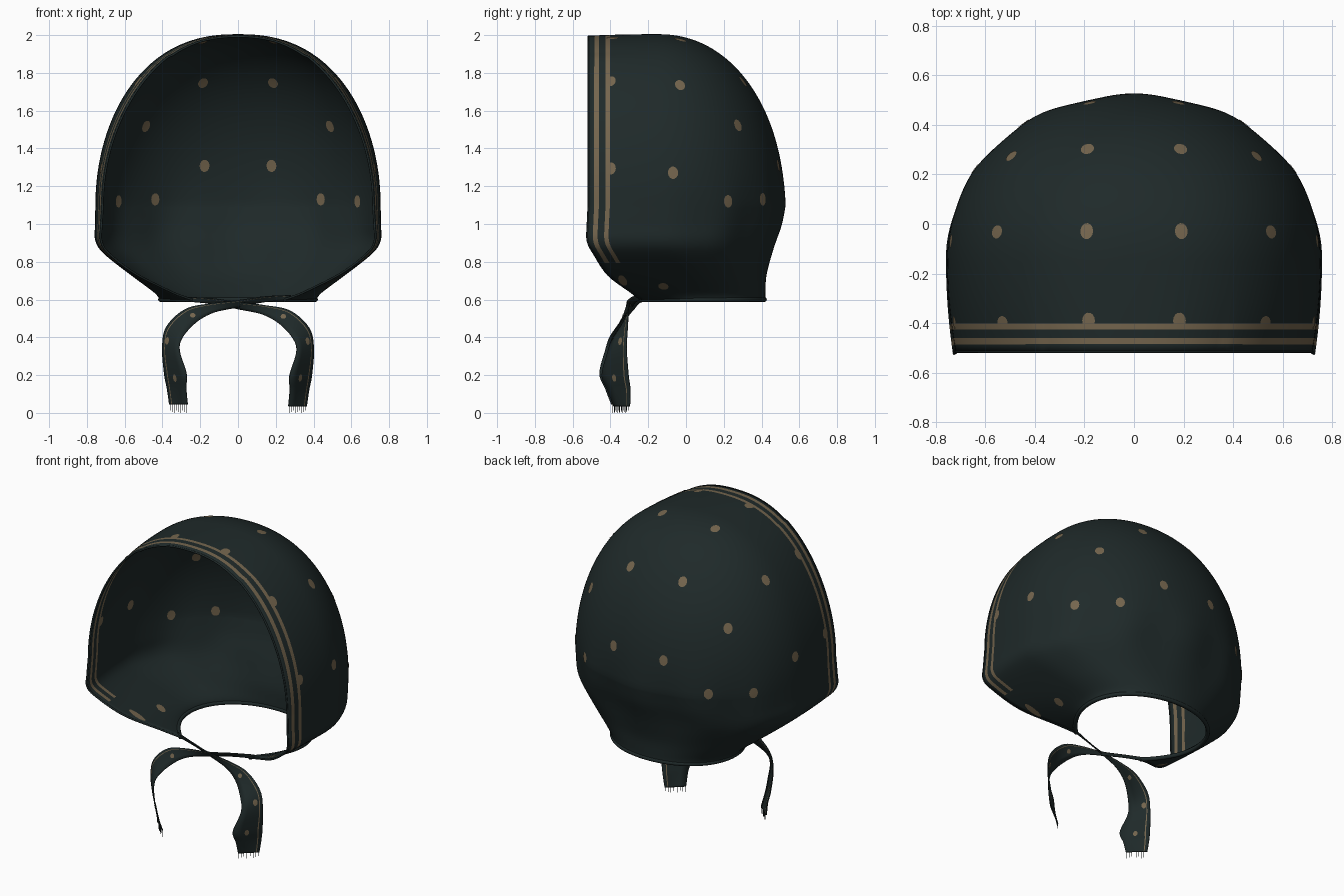
import bpy, bmesh, math
from mathutils import Vector
from mathutils.bvhtree import BVHTree

if "Cube" in bpy.data.objects:
    bpy.data.objects.remove(bpy.data.objects["Cube"])


def material(name, rgb):
    m = bpy.data.materials.new(name)
    m.diffuse_color = (*rgb, 1)
    m.use_nodes = True
    m.node_tree.nodes["Principled BSDF"].inputs["Base Color"].default_value = m.diffuse_color
    return m


CLOTH = material("dark_teal_cloth", (0.0135, 0.0225, 0.0225))
TAN = material("tan_print", (0.175, 0.130, 0.075))


def spline(keys, steps):
    """Smooth rows through a list of key tuples."""
    out, n = [], len(keys)
    for i in range(n - 1):
        p = [keys[max(0, min(n - 1, i + k))] for k in (-1, 0, 1, 2)]
        for s in range(steps):
            t = s / steps
            out.append([0.5 * (2 * b + (c - a) * t + (2 * a - 5 * b + 4 * c - d) * t * t
                               + (3 * b - a - 3 * c + d) * t ** 3) for a, b, c, d in zip(*p)])
    out.append(list(keys[-1]))
    return out


def make(name, bm, mats, thickness=0):
    bmesh.ops.recalc_face_normals(bm, faces=bm.faces)
    me = bpy.data.meshes.new(name)
    bm.to_mesh(me)
    for m in mats:
        me.materials.append(m)
    ob = bpy.data.objects.new(name, me)
    bpy.context.collection.objects.link(ob)
    for p in me.polygons:
        p.use_smooth = True
    if thickness:
        mod = ob.modifiers.new("thickness", 'SOLIDIFY')
        mod.thickness, mod.offset = thickness, 0
    return ob


def sheet(rows, striped, lowest=0):
    """Grid of quads; columns in 'striped' take the print colour above 'lowest'."""
    bm = bmesh.new()
    vs = [[bm.verts.new(p) for p in r] for r in rows]
    for a, b in zip(vs, vs[1:]):
        for j in range(len(a) - 1):
            f = bm.faces.new((a[j], a[j + 1], b[j + 1], b[j]))
            f.material_index = int(j in striped and b[j].co.z > lowest)
    bmesh.ops.remove_doubles(bm, verts=bm.verts, dist=0.0005)
    return bm


# Bonnet rows: height, half width, back y, front y, front narrowing, y where back curve starts
ROWS = []
for i in range(40):
    c = max(0, math.sin(i / 40 * math.pi / 2))
    ROWS.append((1.1 + .9 * math.sqrt(1 - c * c), .75 * c ** .85, -.15 + .667 * c ** .93,
                 -.515, .90 + .055 * c ** 3, -.15))
KEYS = [(1.10, .75, .517, -.515, .955, -.15), (1.0, .752, .495, -.52, .96, -.15),
        (.91, .75, .465, -.52, .965, -.14), (.84, .70, .445, -.485, .97, -.10),
        (.73, .56, .42, -.41, .95, 0), (.64, .44, .415, -.29, .80, .06),
        (.60, .41, .415, -.24, .60, .08)]
ROWS += spline(KEYS, 5)
OFFSETS = [0, .03, .055, .09, .113]


def section(z, w, yb, yf, ff, y0):
    half = []
    ys = [yf + o for o in OFFSETS]
    ys += [ys[-1] + (y0 - ys[-1]) * k / 8 for k in range(1, 9)]
    for y in ys:
        q = (y0 - y) / (y0 - yf)
        half.append((w * (1 - (1 - ff) * q * q), y, z - .008 * q * q * (z > 1.9)))
    # gathers, strongest just above the hem
    amp = .013 * math.exp(-((z - .97) / .2) ** 2)
    for k in range(1, 33):
        a = k / 32 * math.pi / 2
        r = 1 + amp * math.cos(a * 12) * math.sin(a)
        half.append((w * max(0, math.cos(a)) ** .96 * r,
                     y0 + (yb - y0) * math.sin(a) ** .96 * r, z))
    return half + [(-x, y, zz) for x, y, zz in reversed(half[:-1])]


rows = [section(*k) for k in ROWS]
last = len(rows[0]) - 2
bm = sheet(rows, {1, 3, last - 1, last - 3}, .79)
bonnet_tree = BVHTree.FromBMesh(bm)
make("bonnet", bm, [CLOTH, TAN], .010)


# Rolled hems around the neck opening and the face opening
def tube(name, path, radius):
    cu = bpy.data.curves.new(name, 'CURVE')
    cu.dimensions = '3D'
    cu.bevel_depth, cu.bevel_resolution = radius, 2
    cu.use_fill_caps = True
    sp = cu.splines.new('POLY')
    sp.points.add(len(path) - 1)
    for p, c in zip(sp.points, path):
        p.co = (*c, 1)
    cu.materials.append(CLOTH)
    ob = bpy.data.objects.new(name, cu)
    bpy.context.collection.objects.link(ob)


tube("neck_hem", rows[-1], .013)
tube("face_hem", [r[0] for r in reversed(rows)] + [r[-1] for r in rows[1:]], .006)


# Printed dots: thin patches hugging both sides of the cloth
def dots(name, tree, spots, gap):
    bm = bmesh.new()
    for c, rx, rz in spots:
        hit, n, _, _ = tree.find_nearest(Vector(c))
        side = n.cross(Vector((0, 0, 1)))
        side = side.normalized() if side.length > .35 else Vector((1, 0, 0))
        up = side.cross(n).normalized()
        for s in (-gap, gap):
            ring = []
            for rad in (1, .5):
                for k in range(14):
                    a = k / 14 * math.tau
                    p = hit + side * rx * rad * math.cos(a) + up * rz * rad * math.sin(a)
                    q, m, _, _ = tree.find_nearest(p)
                    ring.append(bm.verts.new(q + m * s))
            for k in range(14):
                j = (k + 1) % 14
                bm.faces.new((ring[k], ring[j], ring[14 + j], ring[14 + k]))
            bm.faces.new(ring[14:])
    make(name, bm, [TAN])


SPOTS = [(.19, -.03, 1.97), (.56, -.03, 1.74), (.19, .31, 1.76), (.51, .29, 1.53),
         (.18, .49, 1.31), (.435, .39, 1.13), (.64, .22, 1.12), (.73, -.07, 1.27),
         (.70, -.395, 1.29), (.51, -.395, 1.74), (.18, -.39, 1.97), (.48, -.12, .67)]
dots("bonnet_dots", bonnet_tree,
     [((s * x, y, z), .027, .033) for x, y, z in SPOTS for s in (1, -1)]
     + [((s * .5, -.335, .70), .022, .06) for s in (1, -1)], .0075)

# Tie strap: centre point, then half-width vector
STRAP = [(-.28, -.22, .602, 0, 0, .012), (-.14, -.26, .592, 0, -.01, .014),
         (0, -.285, .568, 0, -.012, .018), (.14, -.30, .545, .012, 0, .024),
         (.25, -.32, .505, .03, .015, .034), (.335, -.35, .42, .042, .04, .028),
         (.355, -.365, .33, .045, .05, .01), (.332, -.375, .20, .058, .07, 0),
         (.325, -.355, .12, .05, .06, 0), (.315, -.34, .035, .048, .042, 0)]
FRACTIONS = [-1, -.4, .1, .66, .74, 1]
for name, s, lift in (("right", 1, 0), ("left", -1, .012)):
    path = spline(STRAP, 6)
    rows = [[(s * (x + f * a), y + f * b - lift, z + f * c + lift * .8) for f in FRACTIONS]
            for x, y, z, a, b, c in path]
    bm = sheet(rows, {3})
    tree = BVHTree.FromBMesh(bm)
    make(name + "_tie_strap", bm, [CLOTH, TAN], .006)
    dots(name + "_strap_dots", tree,
         [((s * .37, -.35, .38), .014, .02), ((s * .33, -.38, .185), .014, .02),
          ((s * .24, -.32, .51), .014, .014)], .005)
    # Frayed threads at the strap end
    bm = bmesh.new()
    a, b = Vector(rows[-1][0]), Vector(rows[-1][-1])
    for k in range(9):
        p = a.lerp(b, (k + .35) / 9)
        q = a.lerp(b, (k + .52) / 9)
        drop = Vector((0, 0, -p.z + .006 * (k % 3)))
        bm.faces.new([bm.verts.new(v) for v in (p, q, q + drop, p + drop)])
    make(name + "_strap_fringe", bm, [CLOTH], .002)
